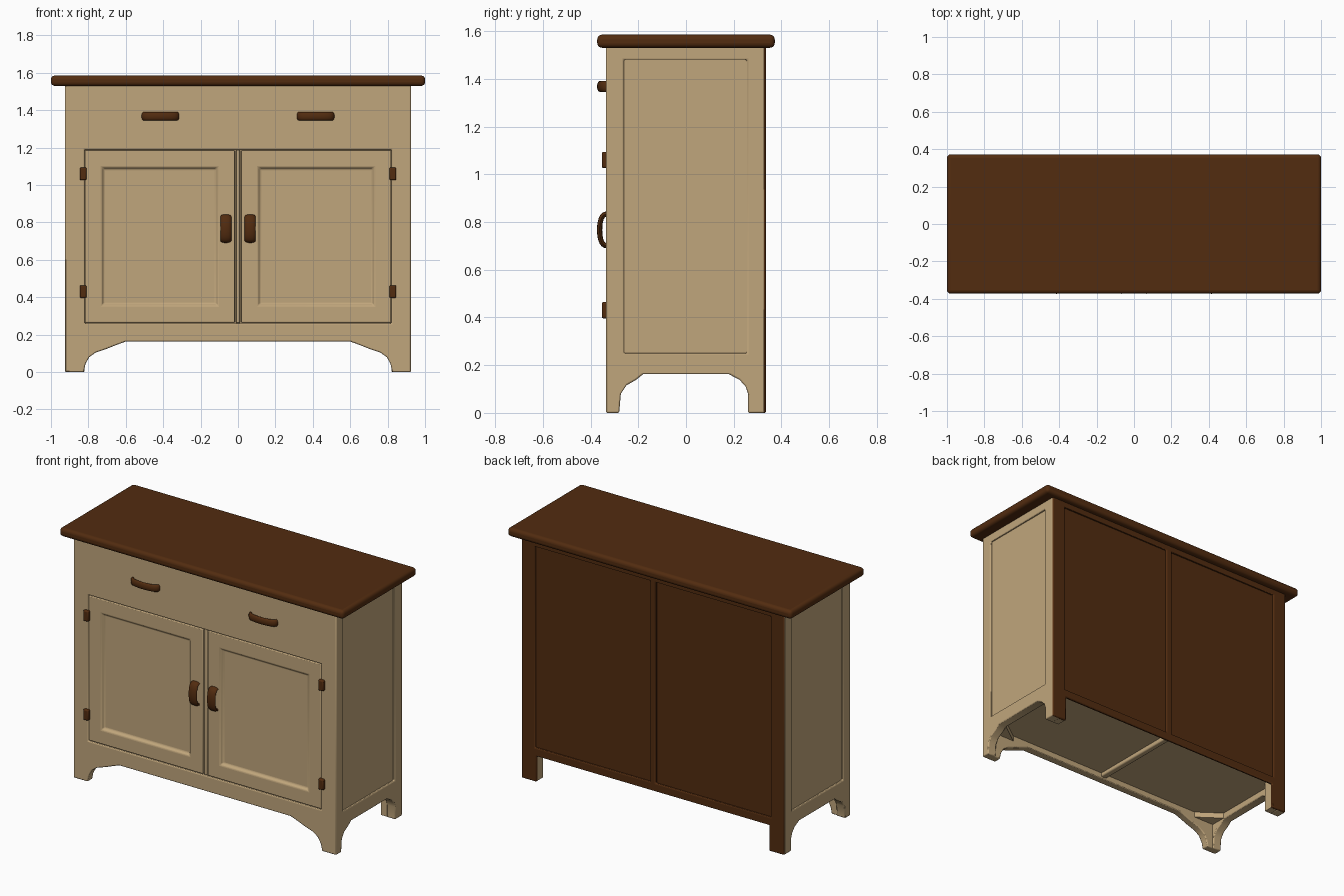
import bpy, bmesh, math
from mathutils import Vector

if "Cube" in bpy.data.objects:
    bpy.data.objects.remove(bpy.data.objects["Cube"], do_unlink=True)


def make_material(name, rgb):
    m = bpy.data.materials.new(name)
    m.use_nodes = True
    m.diffuse_color = (*rgb, 1)
    m.node_tree.nodes["Principled BSDF"].inputs["Base Color"].default_value = (*rgb, 1)
    return m


CREAM = make_material("cream paint", (0.53, 0.38, 0.2))
BROWN = make_material("dark brown wood", (0.085, 0.025, 0.005))


def finish(name, bm, mat, bevel=0.006, segments=2):
    bmesh.ops.recalc_face_normals(bm, faces=bm.faces)
    mesh = bpy.data.meshes.new(name)
    bm.to_mesh(mesh)
    bm.free()
    mesh.materials.append(mat)
    ob = bpy.data.objects.new(name, mesh)
    bpy.context.collection.objects.link(ob)
    if bevel:
        mod = ob.modifiers.new("soft edges", 'BEVEL')
        mod.width, mod.segments = bevel, segments
        mod.limit_method, mod.angle_limit = 'ANGLE', math.radians(40)
    bpy.ops.object.select_all(action='DESELECT')
    bpy.context.view_layer.objects.active = ob
    ob.select_set(True)
    bpy.ops.object.shade_smooth_by_angle(angle=math.radians(40))
    return ob


def box_mesh(lo, hi):
    bm = bmesh.new()
    bmesh.ops.create_cube(bm, size=1)
    lo, hi = Vector(lo), Vector(hi)
    for v in bm.verts:
        v.co = (lo + hi) / 2 + v.co * (hi - lo)
    return bm


def box(name, lo, hi, mat, bevel=0.0, segments=2):
    return finish(name, box_mesh(lo, hi), mat, bevel, segments)


def board(name, loops, place, depth, mat, bevel=0.006):
    """Flat board with holes: the first loop is the outline."""
    bm = bmesh.new()
    for loop in loops:
        vs = [bm.verts.new(place(u, z)) for u, z in loop]
        for a, b in zip(vs, vs[1:] + vs[:1]):
            bm.edges.new((a, b))
    bmesh.ops.triangle_fill(bm, edges=bm.edges[:], use_beauty=True)
    ext = bmesh.ops.extrude_face_region(bm, geom=bm.faces[:])
    moved = [g for g in ext["geom"] if isinstance(g, bmesh.types.BMVert)]
    bmesh.ops.translate(bm, verts=moved, vec=depth)
    return finish(name, bm, mat, bevel)


def rect(u0, z0, u1, z1):
    return [(u0, z0), (u1, z0), (u1, z1), (u0, z1)]


def mirrored(half):
    return half + [(-u, z) for u, z in reversed(half)]


W, D, H = 0.925, 0.335, 1.535

# Worktop with rounded edge
box("worktop", (-1, -0.372, 1.53), (1, 0.372, 1.585), BROWN, 0.02, 4)

# Inner carcass, whose sides show as recessed panels
box("carcass", (-0.912, -0.3, 0.2), (0.912, 0.312, H), CREAM)

# Front frame with curved apron and feet
front = mirrored([(W - 0.002, H), (W - 0.002, 0), (0.825, 0), (0.815, 0.045), (0.795, 0.08),
                  (0.76, 0.105), (0.7, 0.125), (0.65, 0.145), (0.6, 0.163)])
board("front_frame", [front, rect(-0.82, 0.26, 0.82, 1.19)],
      lambda u, z: (u, -D, z), (0, 0.05, 0), CREAM)

# Side frames with arched lower rails
side = [(-0.333, H), (-0.333, 0), (-0.28, 0), (-0.273, 0.08), (-0.25, 0.115), (-0.21, 0.138),
        (-0.18, 0.162), (0.18, 0.162), (0.225, 0.138), (0.25, 0.11), (0.26, 0.08),
        (0.26, 0), (0.329, 0), (0.329, H)]
for s, word in ((1, "left"), (-1, "right")):
    board(word + "_side_frame", [side, rect(-0.26, 0.25, 0.255, 1.48)],
          lambda u, z: (s * W, u, z), (-s * 0.06, 0, 0), CREAM)

# Back frame with two recessed panels
back = mirrored([(W - 0.002, H), (W - 0.002, 0), (0.82, 0), (0.82, 0.163)])
board("back_frame", [back, rect(-0.83, 0.215, -0.02, 1.495), rect(0.02, 0.215, 0.83, 1.495)],
      lambda u, z: (u, D, z), (0, -0.018, 0), BROWN)
box("back_panel", (-0.9, 0.31, 0.18), (0.9, 0.322, 1.52), BROWN)

# Underside rail, rear feet and corner braces
box("underside_rail", (-0.02, -0.3, 0.175), (0.02, 0.31, 0.21), CREAM, 0.008)
for s, word in ((1, "left"), (-1, "right")):
    x0, x1 = sorted((s * 0.822, s * 0.915))
    box(word + "_rear_foot", (x0, 0.262, 0.002), (x1, 0.318, 0.21), CREAM)
    bm = bmesh.new()
    tri = [bm.verts.new((s * x, y, 0.165)) for x, y in ((0.88, -0.3), (0.7, -0.3), (0.88, -0.17))]
    bm.faces.new(tri)
    ext = bmesh.ops.extrude_face_region(bm, geom=bm.faces[:])
    bmesh.ops.translate(bm, vec=(0, 0, 0.04),
                        verts=[g for g in ext["geom"] if isinstance(g, bmesh.types.BMVert)])
    finish(word + "_corner_brace", bm, CREAM, 0)


# Doors with sunken panels
def door(name, x0, x1):
    bm = box_mesh((x0, -0.332, 0.264), (x1, -0.295, 1.186))
    bm.faces.ensure_lookup_table()
    bmesh.ops.recalc_face_normals(bm, faces=bm.faces)
    face = min(bm.faces, key=lambda f: f.calc_center_median().y)
    bmesh.ops.inset_region(bm, faces=[face], thickness=0.125)
    bmesh.ops.inset_region(bm, faces=[face], thickness=0.02, depth=-0.016)
    finish(name, bm, CREAM, 0.005)


door("left_door", 0.017, 0.819)
door("right_door", -0.819, -0.017)
box("door_centre_strip", (-0.011, -0.327, 0.262), (0.011, -0.29, 1.188), CREAM, 0.004)


# Bowed pull handles
def handle(name, x, z, length, vertical, thick, wide):
    steps, rings = 14, 12
    bm = bmesh.new()
    loops = []
    reach = 0.373 - thick - 0.325
    for i in range(steps + 1):
        a = math.pi * i / steps
        along = -math.cos(a) * (length / 2 - thick)
        out = 0.325 + reach * math.sin(a) ** 0.6
        # direction of the bow, used to turn each section
        t = Vector((math.sin(a) * length / 2, math.cos(a) * reach * 1.5)).normalized()
        loop = []
        for k in range(rings):
            b = math.tau * k / rings
            u = along - t.y * thick * math.cos(b)
            y = -(out + t.x * thick * math.cos(b))
            c = wide * math.sin(b)
            loop.append(bm.verts.new((x + c, y, z + u) if vertical else (x + u, y, z + c)))
        loops.append(loop)
    for a, b in zip(loops, loops[1:]):
        for k in range(rings):
            n = (k + 1) % rings
            bm.faces.new((a[k], a[n], b[n], b[k]))
    bm.faces.new(loops[0])
    bm.faces.new(loops[-1])
    finish(name, bm, BROWN, 0)


for s, word in ((1, "left"), (-1, "right")):
    handle(word + "_drawer_handle", s * 0.415, 1.368, 0.205, False, 0.011, 0.023)
    handle(word + "_door_handle", s * 0.065, 0.767, 0.155, True, 0.011, 0.029)
    # Hinges
    for z, level in ((1.06, "upper"), (0.43, "lower")):
        box(f"{word}_{level}_hinge", (s * 0.828 - 0.018, -0.353, z - 0.034),
            (s * 0.828 + 0.018, -0.32, z + 0.034), BROWN, 0.007)
